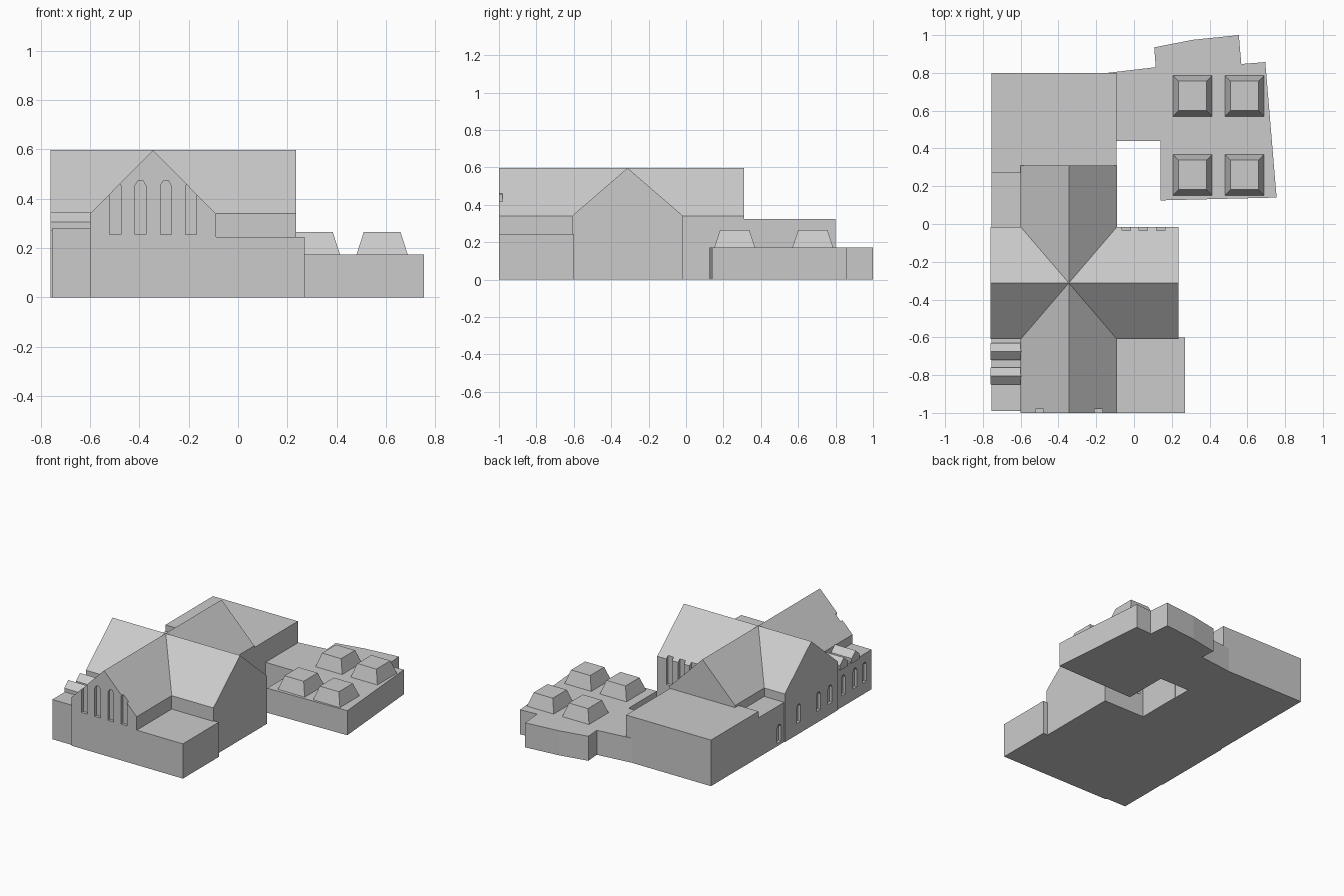
import bpy, bmesh
from mathutils import Vector

if "Cube" in bpy.data.objects:
    bpy.data.objects.remove(bpy.data.objects["Cube"])

stone = bpy.data.materials.new("plain grey")
stone.diffuse_color = (0.6, 0.6, 0.6, 1)
stone.use_nodes = True
stone.node_tree.nodes["Principled BSDF"].inputs["Base Color"].default_value = stone.diffuse_color


def prism(name, profile, axis, a, b):
    """Extrude a 2D profile along an axis from a to b."""
    place = {'X': lambda u, v, t: (t, u, v),
             'Y': lambda u, v, t: (u, t, v),
             'Z': lambda u, v, t: (u, v, t)}[axis]
    bm = bmesh.new()
    face = bm.faces.new([bm.verts.new(place(u, v, a)) for u, v in profile])
    ext = bmesh.ops.extrude_face_region(bm, geom=[face])
    step = Vector(place(0, 0, b - a))
    bmesh.ops.translate(bm, vec=step, verts=[g for g in ext['geom'] if isinstance(g, bmesh.types.BMVert)])
    bmesh.ops.recalc_face_normals(bm, faces=bm.faces)
    me = bpy.data.meshes.new(name)
    bm.to_mesh(me)
    bm.free()
    me.materials.append(stone)
    ob = bpy.data.objects.new(name, me)
    bpy.context.collection.objects.link(ob)
    return ob


def box(name, x0, x1, y0, y1, z1):
    return prism(name, [(x0, y0), (x1, y0), (x1, y1), (x0, y1)], 'Z', 0, z1)


def gable(name, u0, u1, eave, ridge, axis, a, b, base=0):
    return prism(name, [(u0, base), (u1, base), (u1, eave), ((u0 + u1) / 2, ridge), (u0, eave)], axis, a, b)


def window(target, u, z0, z1, axis, wall, width=0.045):
    """Cut a shallow pointed recess into a wall."""
    h = width / 2
    pts = [(u - h, z0), (u + h, z0), (u + h, z1 - h), (u + h * .4, z1), (u - h * .4, z1), (u - h, z1 - h)]
    cutter = prism("window_cutter", pts, axis, wall - 0.02, wall + 0.02)
    cutter.hide_render = True
    mod = target.modifiers.new("window", 'BOOLEAN')
    mod.operation, mod.solver, mod.object = 'DIFFERENCE', 'EXACT', cutter
    bpy.context.view_layer.update()
    dg = bpy.context.evaluated_depsgraph_get()
    me = bpy.data.meshes.new_from_object(target.evaluated_get(dg))
    target.modifiers.clear()
    target.data = me
    bpy.data.objects.remove(cutter)


# Crossing gabled halls
nave = gable("nave", -0.6, -0.09, 0.34, 0.597, 'Y', -1, 0.31)
transept = gable("transept", -0.61, -0.015, 0.34, 0.597, 'X', -0.76, 0.235)

# Flat-roofed side rooms
box("front_side_room", -0.09, 0.27, -1, -0.6, 0.245)
aisle = box("west_aisle", -0.755, -0.6, -0.99, -0.61, 0.28)
passage = box("west_passage", -0.755, -0.6, -0.02, 0.27, 0.28)
box("rear_hall", -0.755, -0.093, 0.27, 0.8, 0.325)

# Small gabled dormers over the aisle
for y in (-0.675, -0.805):
    gable("aisle_dormer", y - 0.045, y + 0.045, 0.305, 0.345, 'X', -0.76, -0.595, 0.27)

# Low rear wing with an irregular outline
prism("low_wing", [(0.14, 0.125), (0.755, 0.14), (0.695, 0.857), (0.568, 0.847), (0.555, 1.0),
                   (0.31, 0.975), (0.107, 0.935), (0.115, 0.83), (-0.14, 0.80),
                   (-0.14, 0.44), (0.14, 0.44)], 'Z', 0, 0.173)

# Tapered skylights
for x in (0.31, 0.585):
    for y in (0.26, 0.678):
        sky = prism("skylight", [(x - .105, y - .11), (x + .105, y - .11),
                                 (x + .105, y + .11), (x - .105, y + .11)], 'Z', 0.17, 0.265)
        for v in sky.data.vertices:
            if v.co.z > 0.2:
                v.co.x = x + (v.co.x - x) * 0.71
                v.co.y = y + (v.co.y - y) * 0.71

# Pointed window recesses
for x in (-0.498, -0.396, -0.293, -0.19):
    window(nave, x, 0.255, 0.475, 'Y', -1)
for x in (-0.04, 0.05, 0.142):
    window(transept, x, 0.16, 0.385, 'Y', -0.015)
for y in (-0.17, -0.39, -0.52):
    window(transept, y, 0.08, 0.21, 'X', -0.76)
for y in (-0.675, -0.805, -0.91):
    window(aisle, y, 0.08, 0.22, 'X', -0.755)
window(passage, 0.04, 0.02, 0.145, 'X', -0.755)
